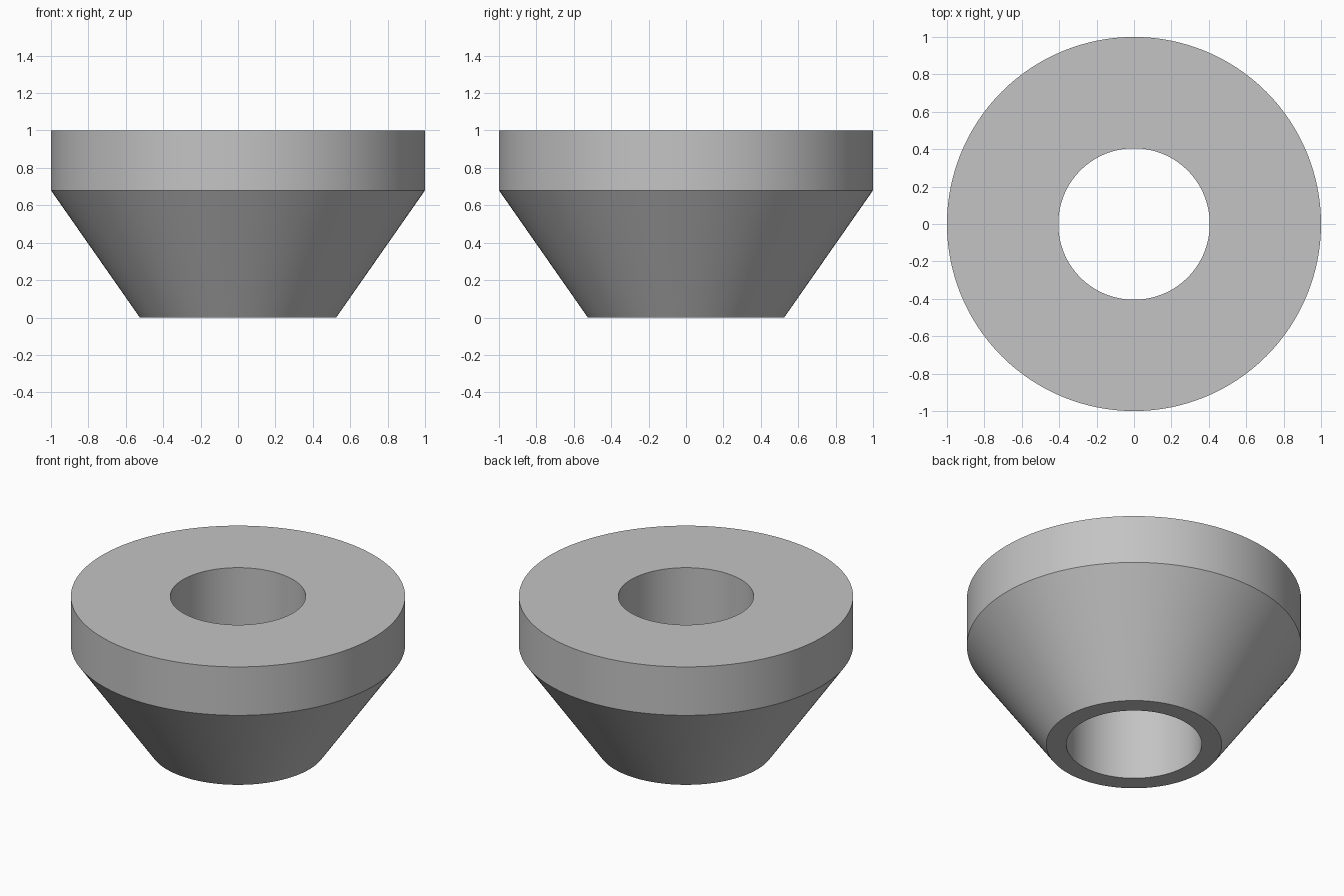
import bpy
import bmesh
import math

cube = bpy.data.objects.get("Cube")
if cube:
    bpy.data.objects.remove(cube, do_unlink=True)

# Plain grey material
grey = bpy.data.materials.new("light_grey")
grey.use_nodes = True
colour = (0.55, 0.55, 0.55, 1)
grey.diffuse_color = colour
grey.node_tree.nodes["Principled BSDF"].inputs["Base Color"].default_value = colour

# Closed cross-section (radius, height): bore, conical skirt, straight rim
SEGMENTS = 128
BORE, FOOT, RIM = 0.405, 0.525, 1.0
profile = [(BORE, 0), (FOOT, 0), (RIM, 0.68), (RIM, 1), (BORE, 1)]

# Revolve the cross-section around z
bm = bmesh.new()
verts = [bm.verts.new((r, 0, z)) for r, z in profile]
edges = [bm.edges.new((v, verts[i - 1])) for i, v in enumerate(verts)]
bmesh.ops.spin(bm, geom=verts + edges, cent=(0, 0, 0), axis=(0, 0, 1),
               angle=math.tau, steps=SEGMENTS, use_merge=True)
bmesh.ops.remove_doubles(bm, verts=bm.verts, dist=0.0001)
bmesh.ops.recalc_face_normals(bm, faces=bm.faces)

mesh = bpy.data.meshes.new("conical_bushing")
bm.to_mesh(mesh)
bm.free()
mesh.materials.append(grey)
bushing = bpy.data.objects.new("conical_bushing", mesh)
bpy.context.collection.objects.link(bushing)

# Smooth round walls, sharp rims
bpy.ops.object.select_all(action="DESELECT")
bushing.select_set(True)
bpy.context.view_layer.objects.active = bushing
bpy.ops.object.shade_smooth_by_angle(angle=math.radians(25))
